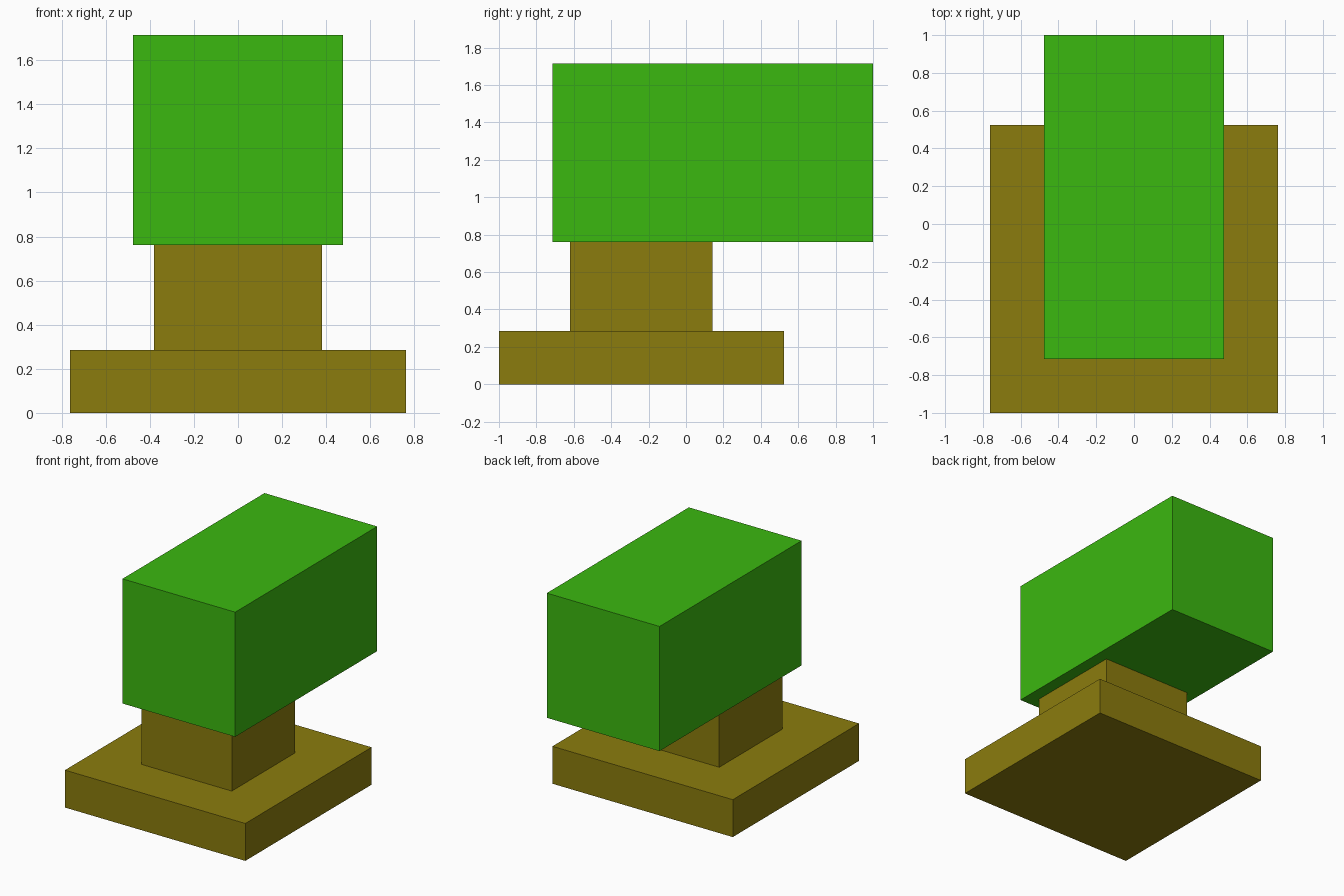
import bpy
import bmesh
from mathutils import Vector

cube = bpy.data.objects.get("Cube")
if cube:
    bpy.data.objects.remove(cube, do_unlink=True)

U = 2 / 21  # grid unit: the model is 21 units long


def make_material(name, rgb):
    mat = bpy.data.materials.new(name)
    mat.use_nodes = True
    mat.diffuse_color = (*rgb, 1)
    bsdf = next(n for n in mat.node_tree.nodes if n.type == 'BSDF_PRINCIPLED')
    bsdf.inputs["Base Color"].default_value = (*rgb, 1)
    return mat


def box(name, low, high, mat):
    """Flat-shaded box between two corners given in grid units."""
    low, high = Vector(low) * U, Vector(high) * U
    size = high - low
    bm = bmesh.new()
    bmesh.ops.create_cube(bm, size=1)
    bmesh.ops.scale(bm, vec=size, verts=bm.verts)
    mesh = bpy.data.meshes.new(name)
    bm.to_mesh(mesh)
    bm.free()
    mesh.materials.append(mat)
    obj = bpy.data.objects.new(name, mesh)
    obj.location = (low + high) / 2
    bpy.context.collection.objects.link(obj)
    return obj


green = make_material("bright green", (0.044, 0.479, 0.005))
brown = make_material("olive brown", (0.258, 0.202, 0.004))

# Wide slab, narrow column and the long block overhanging to the back
box("base", (-8, -10.5, 0), (8, 5.5, 3), brown)
box("column", (-4, -6.5, 3), (4, 1.5, 8), brown)
box("head", (-5, -7.5, 8), (5, 10.5, 18), green)
